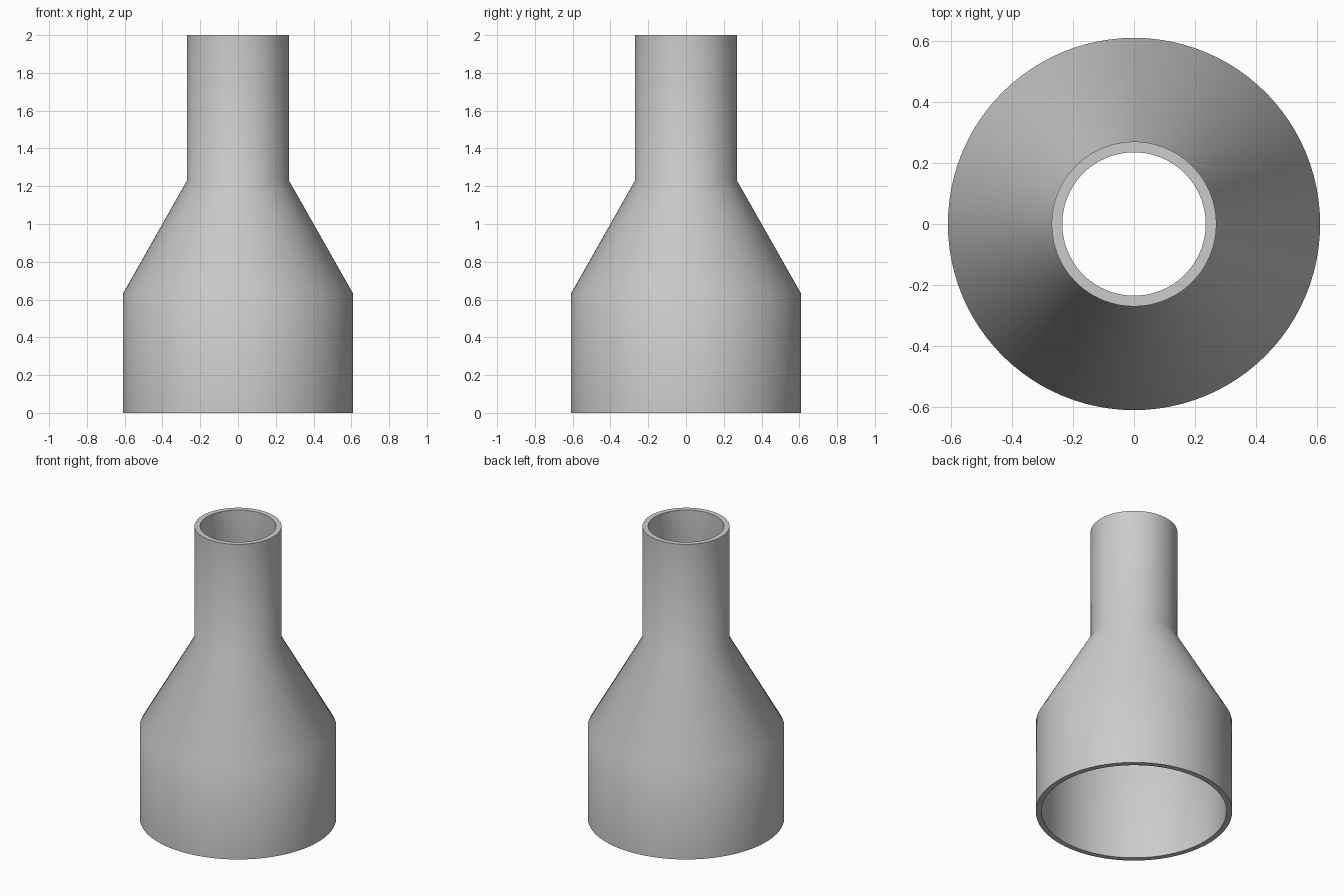
import bpy, bmesh, math

cube = bpy.data.objects.get("Cube")
if cube:
    bpy.data.objects.remove(cube, do_unlink=True)

SIDES = 96
WALL = 0.035

# One flat grey for the whole part
grey = bpy.data.materials.new("light grey")
grey.use_nodes = True
colour = (0.6, 0.6, 0.6, 1)
grey.diffuse_color = colour
grey.node_tree.nodes["Principled BSDF"].inputs["Base Color"].default_value = colour

# Closed wall section: wide socket, cone, narrow neck, then back down inside
outer = [(0.61, 0), (0.61, 0.63), (0.27, 1.23), (0.27, 2)]
inner = [(0.27 - WALL, 2), (0.27 - WALL, 1.22), (0.61 - WALL, 0.62), (0.61 - WALL, 0)]
section = outer + inner

# Revolve the section into a hollow tube
bm = bmesh.new()
verts = [bm.verts.new((r, 0, z)) for r, z in section]
edges = [bm.edges.new((verts[i - 1], verts[i])) for i in range(len(verts))]
bmesh.ops.spin(bm, geom=verts + edges, cent=(0, 0, 0), axis=(0, 0, 1),
               angle=math.tau, steps=SIDES, use_merge=True)
bmesh.ops.remove_doubles(bm, verts=bm.verts, dist=0.0001)
bmesh.ops.recalc_face_normals(bm, faces=bm.faces)

mesh = bpy.data.meshes.new("reducer_pipe")
bm.to_mesh(mesh)
bm.free()
mesh.materials.append(grey)
pipe = bpy.data.objects.new("reducer_pipe", mesh)
bpy.context.collection.objects.link(pipe)

# Smooth walls and cone, sharp rims
bpy.ops.object.select_all(action="DESELECT")
pipe.select_set(True)
bpy.context.view_layer.objects.active = pipe
bpy.ops.object.shade_smooth_by_angle(angle=math.radians(40))
